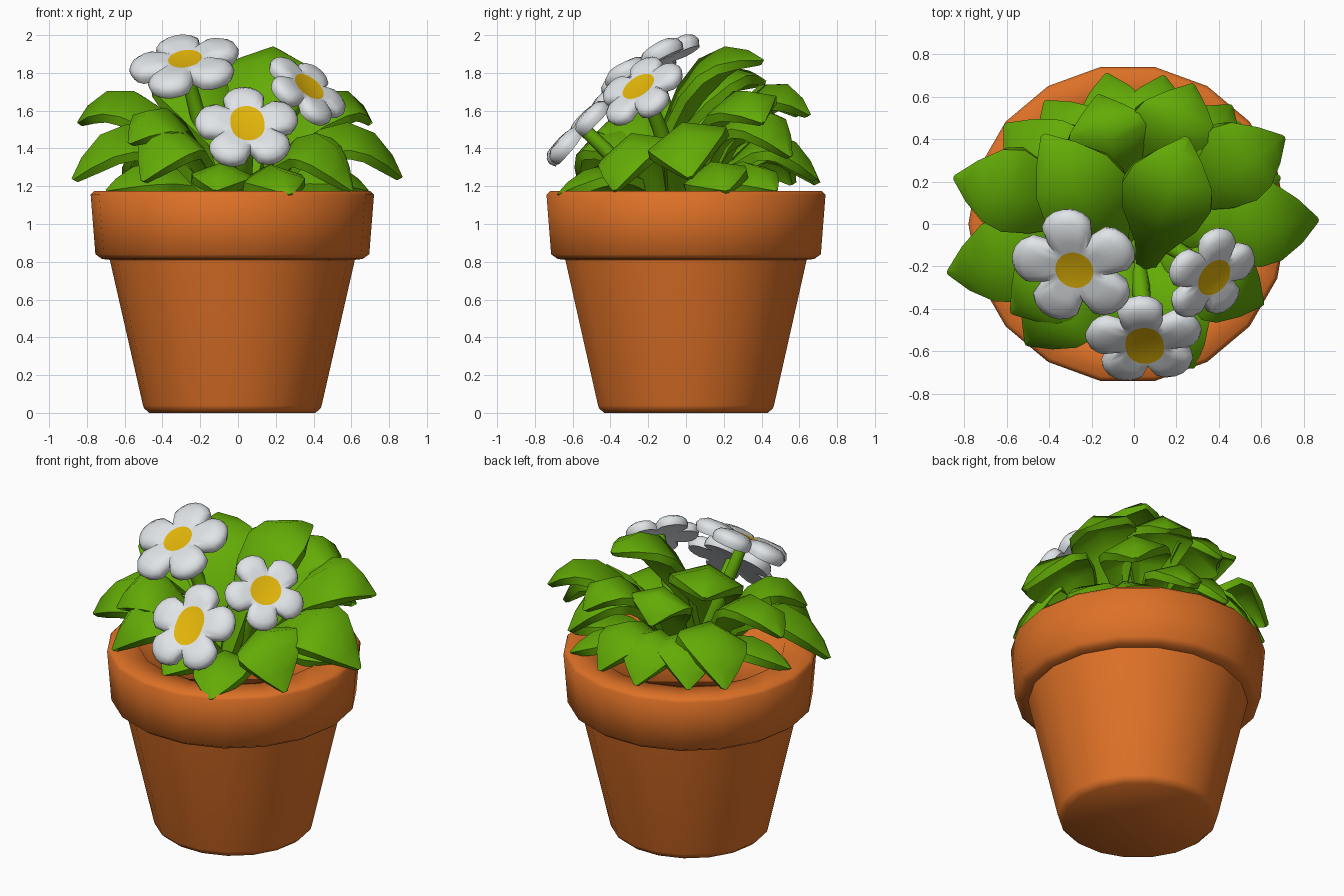
import bpy, bmesh, math
from mathutils import Vector

cube = bpy.data.objects.get("Cube")
if cube:
    bpy.data.objects.remove(cube, do_unlink=True)


def material(name, rgb):
    m = bpy.data.materials.new(name)
    m.use_nodes = True
    m.diffuse_color = (*rgb, 1)
    m.node_tree.nodes["Principled BSDF"].inputs["Base Color"].default_value = (*rgb, 1)
    return m


terracotta = material("terracotta", (0.73, 0.165, 0.02))
green = material("leaf green", (0.125, 0.41, 0.002))
white = material("petal white", (0.75, 0.78, 0.8))
yellow = material("flower centre yellow", (0.76, 0.46, 0.003))


def loft(name, rings, mats, angle, first_cap=0):
    """Skin a list of equal-sized point rings and close both ends."""
    bm = bmesh.new()
    loops = [[bm.verts.new(p) for p in ring] for ring in rings]
    n = len(loops[0])
    for a, b in zip(loops, loops[1:]):
        for i in range(n):
            j = (i + 1) % n
            bm.faces.new((a[i], a[j], b[j], b[i]))
    bm.faces.new(loops[0]).material_index = first_cap
    bm.faces.new(loops[-1])
    bmesh.ops.recalc_face_normals(bm, faces=bm.faces)
    mesh = bpy.data.meshes.new(name)
    bm.to_mesh(mesh)
    bm.free()
    for m in mats:
        mesh.materials.append(m)
    ob = bpy.data.objects.new(name, mesh)
    bpy.context.collection.objects.link(ob)
    bpy.ops.object.select_all(action='DESELECT')
    ob.select_set(True)
    bpy.context.view_layer.objects.active = ob
    bpy.ops.object.shade_smooth_by_angle(angle=math.radians(angle))


def bezier(a, c, b, t):
    point = a * (1 - t) ** 2 + c * 2 * t * (1 - t) + b * t * t
    tangent = (c - a) * (1 - t) + (b - c) * t
    return point, tangent.normalized()


# Pot: turned profile with a thick soft rim, filled just below the top
POT_X = -0.03
profile = [(0.44, 0), (0.468, 0.025), (0.473, 0.04), (0.643, 0.785), (0.648, 0.81),
           (0.69, 0.815), (0.725, 0.84), (0.75, 1.155), (0.73, 1.175), (0.56, 1.175), (0.53, 1.1)]
rings = []
for r, z in profile:
    rings.append([(POT_X + r * math.cos(k * math.tau / 18), r * math.sin(k * math.tau / 18), z)
                  for k in range(18)])
loft("pot", rings, [terracotta], 70)

# Leaf outline: position along the leaf, relative half width
OUTLINE = [(0, 0.15), (0.22, 0.36), (0.4, 0.83), (0.57, 1), (0.75, 0.88), (0.9, 0.5), (1, 0.06)]


def leaf(name, root, reach, tip, rise, half_width, thick=0.05):
    """Arched blade, folded along its middle rib and tilted towards the front."""
    tip = Vector(tip)
    flat = Vector((tip.x - root.x, tip.y - root.y, 0))
    root = root + flat.normalized() * 0.06
    control = root + flat * reach
    control.z = tip.z + rise
    side = flat.normalized().cross(Vector((0, 0, 1)))
    side.z = side.y * 0.3
    rings = []
    for t, w in OUTLINE:
        p, tangent = bezier(root, control, tip, t)
        up = side.cross(tangent).normalized()
        s = side * half_width * w
        fold = up * half_width * w * 0.32
        under = up * thick * (1 if t < 0.95 else 0.6)
        top = [p - s - fold, p + fold * 0.35, p + s - fold]
        rings.append(top + [q - under for q in reversed(top)])
    loft(name, rings, [green], 57)


# Leaf tiers: root, reach and rise of the arch, half width, tips
tiers = {
    "top_leaf": (Vector((0.02, -0.3, 1.1)), 0.32, 0.26, 0.22,
                 [(0.25, 0.41, 1.87), (-0.43, 0.42, 1.76)]),
    "upper_leaf": (Vector((0, -0.03, 1.1)), 0.58, 0.46, 0.2,
                   [(0.71, 0.41, 1.54), (-0.85, 0.22, 1.54), (0.28, 0.66, 1.58),
                    (-0.17, 0.61, 1.58), (-0.58, -0.42, 1.43)]),
    "side_leaf": (Vector((0, -0.08, 1.1)), 0.6, 0.6, 0.21,
                  [(0.87, 0.02, 1.25), (-0.88, -0.23, 1.24), (0.61, -0.38, 1.18),
                   (-0.51, -0.57, 1.23), (-0.61, 0.47, 1.23), (0.46, 0.56, 1.36)]),
    "back_leaf": (Vector((0, 0, 1.1)), 0.58, 0.5, 0.19,
                  [(-0.13, 0.71, 1.22), (0.14, 0.7, 1.24), (-0.42, 0.58, 1.22)]),
    "low_leaf": (Vector((0, 0, 1.1)), 0.5, 0.3, 0.17,
                 [(0.28, -0.68, 1.16), (0.69, 0.22, 1.18), (-0.7, -0.08, 1.18),
                  (-0.12, -0.6, 1.18), (0.5, 0.48, 1.18)]),
}
for label, (root, reach, rise, half_width, tips) in tiers.items():
    for k, tip in enumerate(tips):
        leaf(f"{label}_{k + 1}", root, reach, tip, rise, half_width)

# Flower cross-section: share of the way from disc to petal edge, crown, base height
SECTION = [(0, 0, 0.02), (0.3, 0.06, 0.02), (0.75, 0.09, -0.03), (0.94, 0.05, -0.07),
           (1, 0, -0.12), (0.92, -0.04, -0.2), (0.4, -0.02, -0.17), (-0.5, 0, -0.15)]


def flower(name, centre, normal, radius, stretch):
    """Five broad flat petals around a yellow disc, on a tapered stem."""
    centre, n = Vector(centre), Vector(normal).normalized()
    u = Vector((0, 1, 0))
    u = (u - n * u.dot(n)).normalized()
    v = n.cross(u)
    rings = []
    for share, crown, base in SECTION:
        ring = []
        for k in range(40):
            a = k * math.tau / 40
            lobe = abs(math.cos(2.5 * a)) ** 0.5
            disc = 0.09 * (1 + (stretch - 1) * math.cos(a) ** 2)
            edge = radius * (0.6 + 0.4 * lobe)
            r = disc + (edge - disc) * share
            h = radius * (crown * lobe + base)
            a += 0.12
            ring.append(centre + n * h + u * r * math.cos(a) + v * r * math.sin(a))
        rings.append(ring)
    loft(name, rings, [white, yellow], 60, first_cap=1)

    # Stem
    root = Vector((centre.x * 0.15, centre.y * 0.25, 1.1))
    end = centre - n * radius * 0.14
    control = end - n * 0.3
    rings = []
    for k in range(6):
        p, tangent = bezier(root, control, end, k / 5)
        side = tangent.cross(Vector((0, 1, 0))).normalized()
        other = tangent.cross(side)
        w = 0.05 - 0.003 * k
        rings.append([p + side * w * math.cos(q * math.tau / 8) + other * w * math.sin(q * math.tau / 8)
                      for q in range(8)])
    loft(name + "_stem", rings, [green], 50)


flower("left_hand_flower", (-0.28, -0.215, 1.87), (-0.14, -0.48, 0.87), 0.305, 1.05)
flower("front_flower", (0.05, -0.57, 1.53), (0.02, -0.73, 0.68), 0.283, 1.38)
flower("right_hand_flower", (0.375, -0.25, 1.725), (0.55, -0.48, 0.7), 0.245, 1.05)
